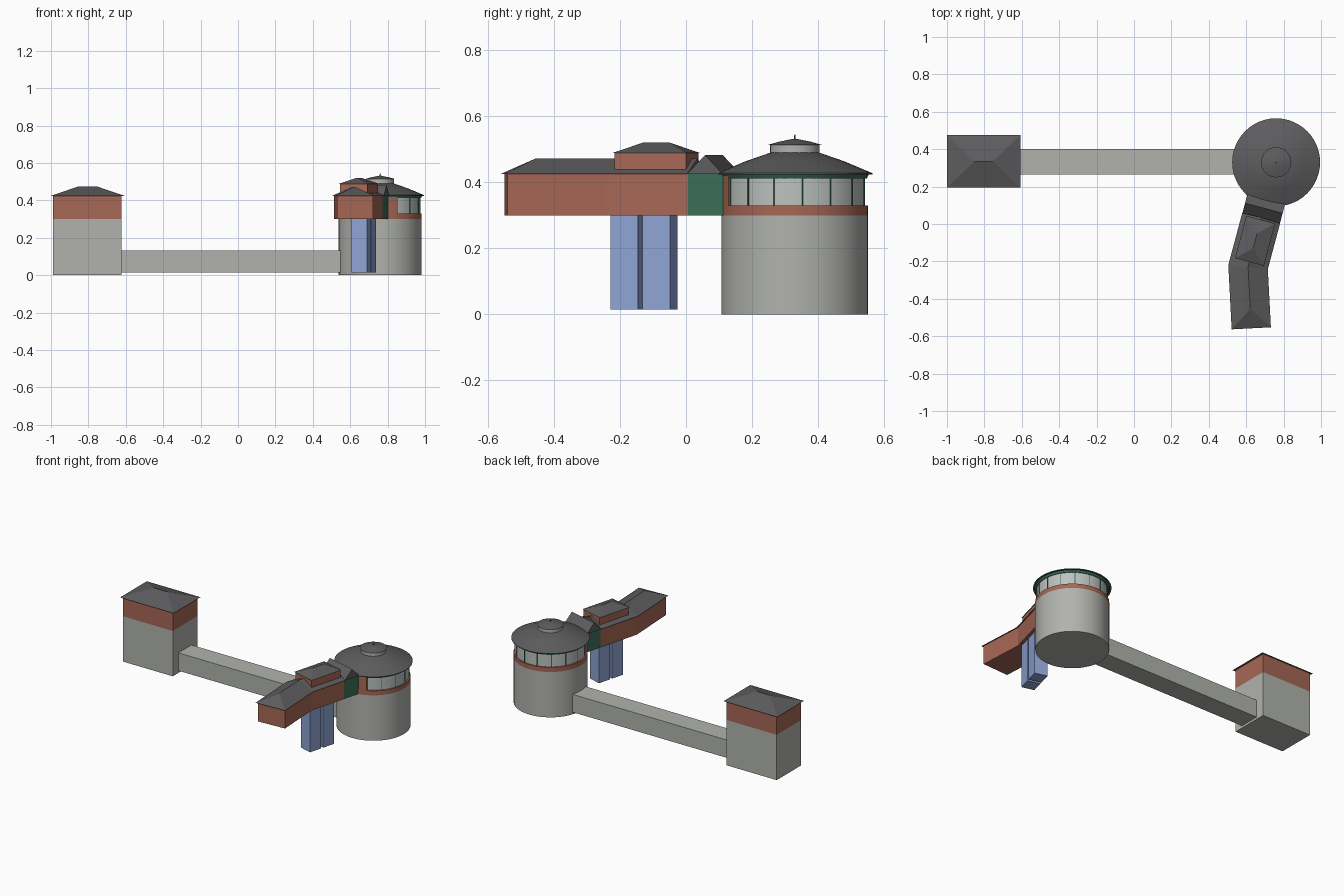
import bpy, bmesh, math
from mathutils import Vector

if "Cube" in bpy.data.objects:
    bpy.data.objects.remove(bpy.data.objects["Cube"])


def mat(name, r, g, b):
    m = bpy.data.materials.new(name)
    m.diffuse_color = (r, g, b, 1)
    m.use_nodes = True
    m.node_tree.nodes["Principled BSDF"].inputs["Base Color"].default_value = m.diffuse_color
    return m


CONCRETE = mat("concrete_grey", 0.44, 0.45, 0.42)
BRICK = mat("brick_red", 0.38, 0.135, 0.09)
SLATE = mat("slate_grey", 0.11, 0.11, 0.115)
GREEN = mat("dark_green", 0.045, 0.15, 0.095)
BLUE = mat("pale_blue", 0.27, 0.37, 0.66)
GLASS = mat("window_pale", 0.50, 0.54, 0.51)

TOWER = Vector((0.76, 0.33))          # round tower centre
A = math.radians(15)
AXIS = Vector((-math.sin(A), -math.cos(A)))   # gallery runs away from tower
SIDE = Vector((math.cos(A), -math.sin(A)))


def at(s, p=0.0):
    """Point s along the gallery axis and p to its side."""
    return TOWER + AXIS * s + SIDE * p


def mesh(name, verts, faces, material, smooth=False):
    me = bpy.data.meshes.new(name)
    me.from_pydata([tuple(v) for v in verts], [], faces)
    bm = bmesh.new()
    bm.from_mesh(me)
    bmesh.ops.recalc_face_normals(bm, faces=bm.faces)
    bm.to_mesh(me)
    bm.free()
    me.materials.append(material)
    ob = bpy.data.objects.new(name, me)
    bpy.context.collection.objects.link(ob)
    if smooth:
        bpy.context.view_layer.objects.active = ob
        ob.select_set(True)
        bpy.ops.object.shade_smooth_by_angle(angle=math.radians(20))
        ob.select_set(False)
    return ob


def prism(name, pts, z0, z1, material, smooth=False):
    n = len(pts)
    verts = [(p[0], p[1], z) for z in (z0, z1) for p in pts]
    faces = [tuple(range(n)), tuple(range(n, 2 * n))]
    faces += [(i, (i + 1) % n, (i + 1) % n + n, i + n) for i in range(n)]
    return mesh(name, verts, faces, material, smooth)


def rect(x0, x1, y0, y1):
    return [(x0, y0), (x1, y0), (x1, y1), (x0, y1)]


def axis_rect(s0, s1, p0, p1):
    return [at(s0, p0), at(s0, p1), at(s1, p1), at(s1, p0)]


def hip(name, c, ridge, z0, z1, material):
    """Hipped roof: edges c0-c1 and c2-c3 are the ends the ridge points to."""
    verts = [(p[0], p[1], z0) for p in c] + [(p[0], p[1], z1) for p in ridge]
    faces = [(0, 1, 2, 3), (0, 1, 4), (2, 3, 5), (1, 2, 5, 4), (3, 0, 4, 5)]
    return mesh(name, verts, faces, material)


def lathe(name, profile, material, n=48):
    """Turn (radius, z) points about the round tower's centre, capped."""
    verts = [(TOWER.x + r * math.cos(2 * math.pi * i / n),
              TOWER.y + r * math.sin(2 * math.pi * i / n), z)
             for r, z in profile for i in range(n)]
    k = len(profile)
    faces = [tuple(range(n)), tuple(range((k - 1) * n, k * n))]
    faces += [(j * n + i, j * n + (i + 1) % n, (j + 1) * n + (i + 1) % n, (j + 1) * n + i)
              for j in range(k - 1) for i in range(n)]
    return mesh(name, verts, faces, material, True)


# Square tower and the long low causeway
prism("square_tower_base", rect(-0.988, -0.622, 0.207, 0.463), 0.0, 0.30, CONCRETE)
prism("square_tower_band", rect(-0.988, -0.622, 0.207, 0.463), 0.30, 0.425, BRICK)
hip("square_tower_roof", [(-1, 0.195), (-1, 0.475), (-0.607, 0.475), (-0.607, 0.195)],
    [(-0.852, 0.335), (-0.755, 0.335)], 0.425, 0.475, SLATE)
prism("causeway", rect(-0.63, 0.56, 0.265, 0.402), 0.015, 0.133, CONCRETE)

# Round tower
lathe("round_tower_base", [(0.222, 0), (0.222, 0.30)], CONCRETE)
lathe("round_tower_band", [(0.222, 0.30), (0.222, 0.33)], BRICK)
lathe("window_ring", [(0.213, 0.33), (0.213, 0.413)], GLASS, 60)
lathe("window_head", [(0.218, 0.412), (0.224, 0.424)], GREEN)
lathe("round_roof", [(0.235, 0.424), (0.235, 0.428), (0.15, 0.464), (0.075, 0.49)], SLATE)
lathe("lantern", [(0.075, 0.488), (0.075, 0.514)], CONCRETE, 32)
lathe("lantern_roof", [(0.081, 0.514), (0.05, 0.523), (0.006, 0.532)], SLATE, 32)
lathe("finial", [(0.003, 0.53), (0.0015, 0.546)], SLATE, 8)

# Window mullions, left out where the gallery joins
START, END = -65.5, -144.5
for i in range(15):
    deg = 6.5 + 24 * i
    if START - 1 > (deg if deg < 180 else deg - 360) > END:
        continue
    a = math.radians(deg)
    out, tan = Vector((math.cos(a), math.sin(a))), Vector((-math.sin(a), math.cos(a)))
    prism("mullion", [TOWER + out * r + tan * t for r, t in
                      ((0.208, -0.002), (0.216, -0.002), (0.216, 0.002), (0.208, 0.002))],
          0.33, 0.413, GREEN)

# Solid brick wall beside the gallery
arc = [math.radians(START + (END - START) * i / 12) for i in range(13)]
prism("brick_wall_segment",
      [TOWER + Vector((math.cos(a), math.sin(a))) * 0.2215 for a in arc] +
      [TOWER + Vector((math.cos(a), math.sin(a))) * 0.19 for a in reversed(arc)],
      0.33, 0.424, BRICK, True)

# Green link with a cross gable
prism("green_link", axis_rect(0.19, 0.31, -0.096, 0.096), 0.30, 0.425, GREEN)
gable = [(*at(s, p), z) for p in (-0.104, 0.104)
         for s, z in ((0.198, 0.425), (0.254, 0.483), (0.312, 0.425))]
mesh("link_gable_roof", gable,
     [(0, 1, 2), (3, 4, 5), (0, 1, 4, 3), (1, 2, 5, 4), (2, 0, 3, 5)], SLATE)

# Bent gallery: walls and roof share the same bent path
BEND = at(0.58)
B = math.radians(3)
AXIS2 = Vector((math.sin(B), -math.cos(B)))
SIDE2 = Vector((math.cos(B), math.sin(B)))
MITRE = (SIDE + SIDE2).normalized() / math.cos((A + B) / 2)


def path(w, length, s0=0.31):
    end = BEND + AXIS2 * length
    return [at(s0, -w), BEND - MITRE * w, end - SIDE2 * w,
            end + SIDE2 * w, BEND + MITRE * w, at(s0, w)]


prism("gallery_walls", path(0.096, 0.316), 0.30, 0.425, BRICK)
eaves = [(*p, 0.425) for p in path(0.105, 0.328)]
ridge = [(*p, 0.473) for p in (at(0.305), BEND, BEND + AXIS2 * 0.225)]
mesh("gallery_roof", eaves + ridge,
     [(0, 1, 7, 6), (1, 2, 8, 7), (2, 3, 8), (3, 4, 7, 8), (4, 5, 6, 7),
      (5, 0, 6), (0, 1, 4, 5), (1, 2, 3, 4)], SLATE)

# Raised clerestory on the gallery
prism("clerestory_walls", axis_rect(0.322, 0.546, -0.075, 0.075), 0.437, 0.49, BRICK)
hip("clerestory_roof", axis_rect(0.318, 0.552, -0.08, 0.08),
    [at(0.394), at(0.476)], 0.489, 0.521, SLATE)

# Pair of blue supports below the gallery
for s in (0.4145, 0.5155):
    prism("blue_support", axis_rect(s - 0.043, s + 0.043, -0.01, 0.076), 0.015, 0.30, BLUE)
